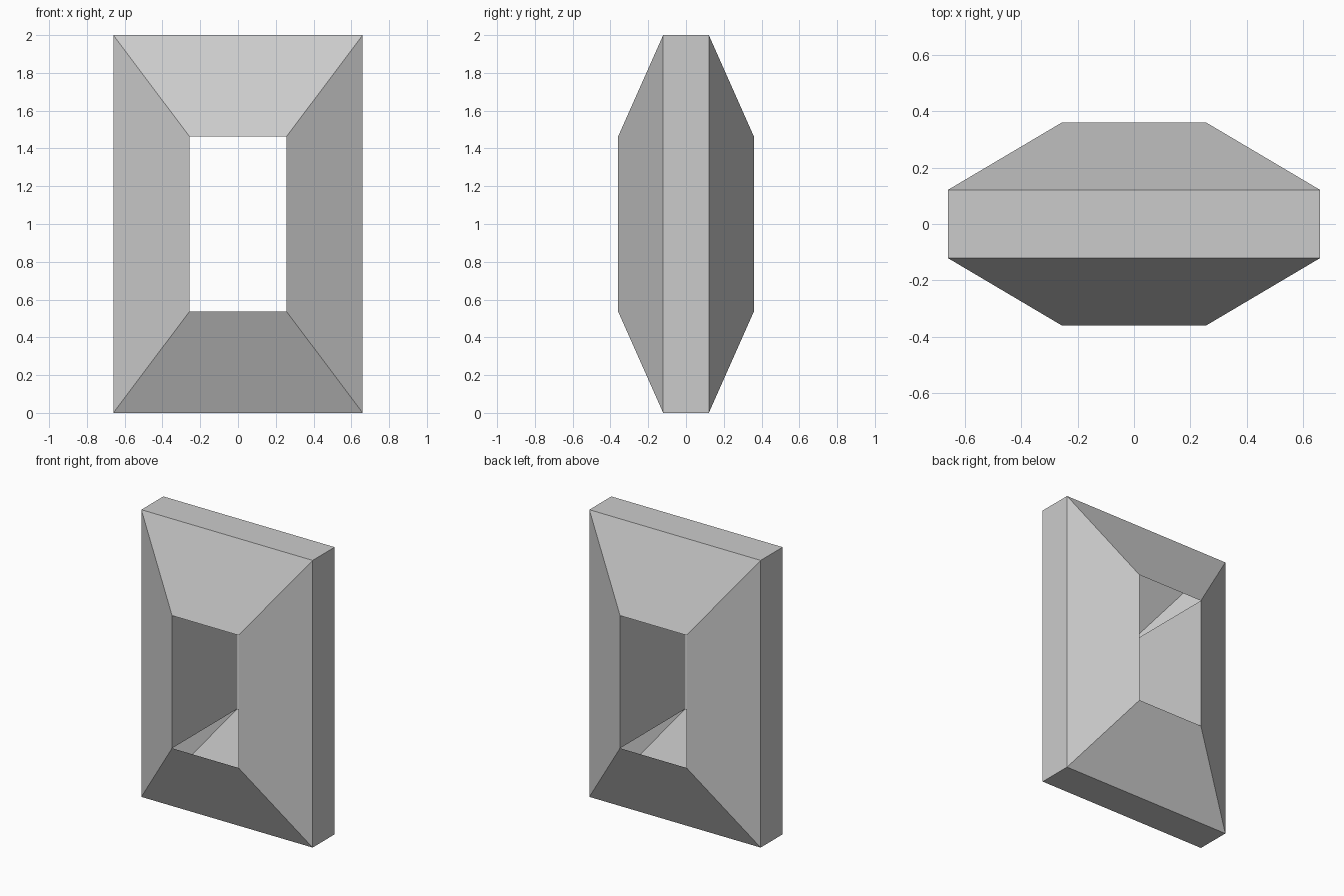
import bpy, bmesh

if "Cube" in bpy.data.objects:
    bpy.data.objects.remove(bpy.data.objects["Cube"])

OUT_X, OUT_Z = 0.66, 1.0      # outer half width / half height
IN_X, IN_Z = 0.256, 0.462     # opening half width / half height
OUT_Y, IN_Y = 0.121, 0.36     # half depth at rim / at opening


def ring(bm, hx, hz, y):
    """Rectangle of vertices in the XZ plane, centred at z = 1."""
    return [bm.verts.new((sx * hx, y, 1 + sz * hz))
            for sx, sz in ((-1, -1), (1, -1), (1, 1), (-1, 1))]


def bridge(bm, a, b, sides=range(4)):
    """Join chosen sides (0 bottom, 1 right, 2 top, 3 left) of two rings."""
    for i in sides:
        j = (i + 1) % 4
        bm.faces.new((a[i], a[j], b[j], b[i]))


bm = bmesh.new()
front_in = ring(bm, IN_X, IN_Z, -IN_Y)
front_out = ring(bm, OUT_X, OUT_Z, -OUT_Y)
back_out = ring(bm, OUT_X, OUT_Z, OUT_Y)
back_in = ring(bm, IN_X, IN_Z, IN_Y)

# Sloped front, outer rim, sloped back
bridge(bm, front_out, front_in)
bridge(bm, back_out, front_out)
bridge(bm, back_in, back_out)
# Opening is lined on its left and right only; top and bottom stay open
bridge(bm, front_in, back_in, sides=(1, 3))

bmesh.ops.recalc_face_normals(bm, faces=bm.faces)
mesh = bpy.data.meshes.new("window_frame")
bm.to_mesh(mesh)
bm.free()
frame = bpy.data.objects.new("window_frame", mesh)
bpy.context.collection.objects.link(frame)
